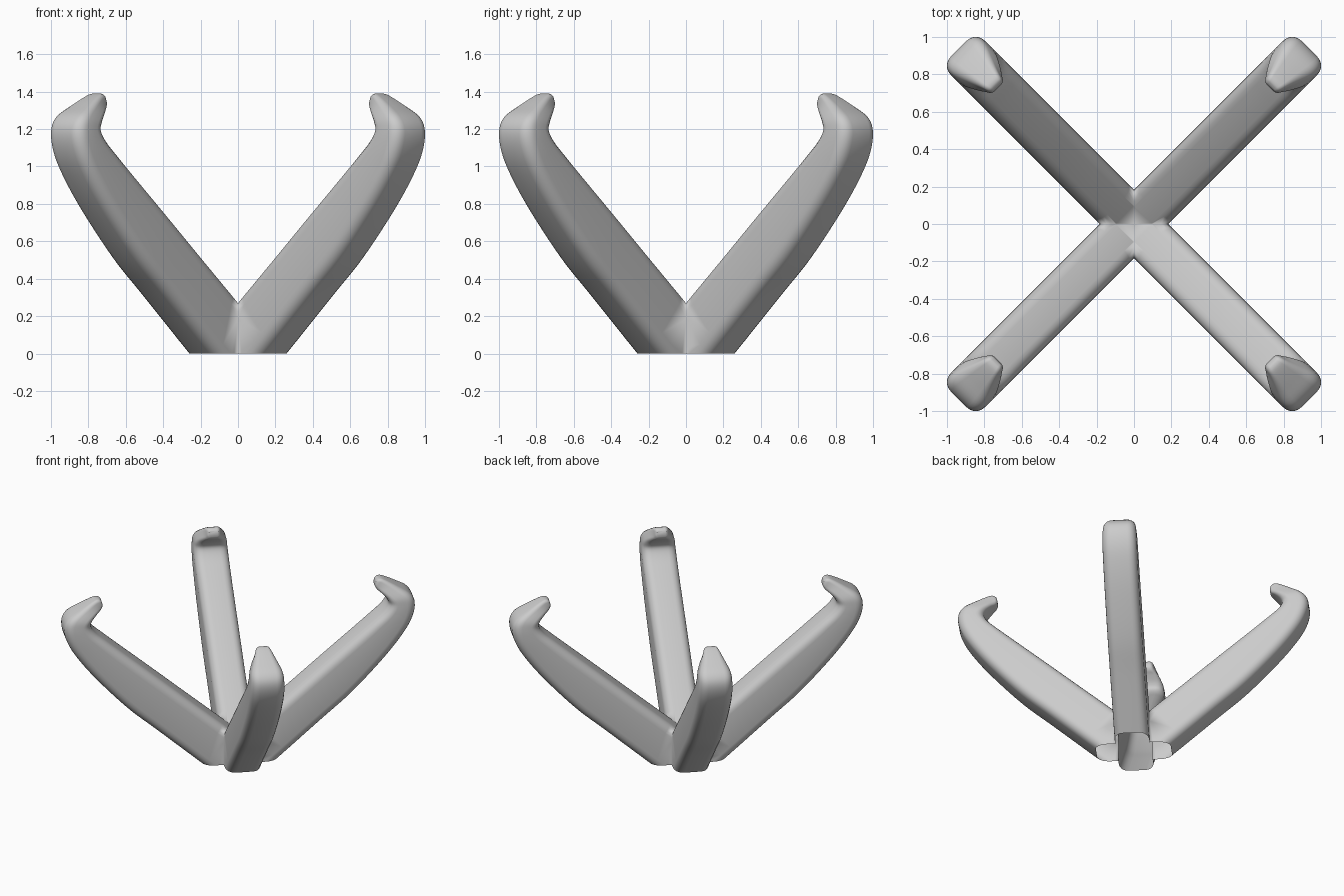
import bpy, bmesh, math
from mathutils import Vector

if "Cube" in bpy.data.objects:
    bpy.data.objects.remove(bpy.data.objects["Cube"])

# Arm stations in the radial plane: inner r, inner z, outer r, outer z, half width, corner radius
STATIONS = [
    (-0.267, -0.036, -0.05, -0.29, 0.13, 0.065),
    (0.07, 0.257, 0.283, 0.0, 0.13, 0.065),
    (0.40, 0.54, 0.622, 0.30, 0.13, 0.065),
    (0.64, 0.747, 0.848, 0.50, 0.13, 0.065),
    (0.88, 0.952, 1.089, 0.76, 0.13, 0.065),
    (1.00, 1.055, 1.235, 0.95, 0.13, 0.065),
    (1.085, 1.13, 1.305, 1.08, 0.13, 0.065),
    (1.125, 1.19, 1.325, 1.19, 0.127, 0.065),
    (1.115, 1.235, 1.29, 1.265, 0.118, 0.055),
    (1.075, 1.28, 1.20, 1.325, 0.09, 0.04),
    (1.045, 1.305, 1.10, 1.38, 0.06, 0.025),
    (1.032, 1.325, 1.06, 1.389, 0.048, 0.022),
    (1.03, 1.345, 1.038, 1.375, 0.035, 0.012),
]
STEPS, CORNER = 5, 5


def catmull(a, b, c, d, t):
    return [0.5 * (2 * q + (r - p) * t + (2 * p - 5 * q + 4 * r - s) * t * t
                   + (3 * q - p - 3 * r + s) * t ** 3) for p, q, r, s in zip(a, b, c, d)]


def smooth_stations(st):
    out = []
    for i in range(len(st) - 1):
        a, d = st[max(i - 1, 0)], st[min(i + 2, len(st) - 1)]
        out += [catmull(a, st[i], st[i + 1], d, k / STEPS) for k in range(STEPS)]
    return out + [list(st[-1])]


def section(ri, zi, ro, zo, hw, rad):
    """Rounded rectangle across the arm, turned onto the +x +y diagonal."""
    inner, outer = Vector((ri, zi)), Vector((ro, zo))
    mid, half = (inner + outer) / 2, (outer - inner).length / 2
    u = (outer - inner).normalized()
    rad = min(rad, half * 0.95, hw * 0.95)
    pts = []
    for q, (su, sw) in enumerate([(1, 1), (-1, 1), (-1, -1), (1, -1)]):
        for k in range(CORNER + 1):
            a = math.pi / 2 * (q + k / CORNER)
            du = su * (half - rad) + rad * math.cos(a)
            w = sw * (hw - rad) + rad * math.sin(a)
            p = mid + u * du
            pts.append(((p.x + w) / math.sqrt(2), (p.x - w) / math.sqrt(2), p.y))
    return pts


# One hooked arm lofted through the stations
bm = bmesh.new()
rings = [[bm.verts.new(p) for p in section(*s)] for s in smooth_stations(STATIONS)]
n = len(rings[0])
for a, b in zip(rings, rings[1:]):
    for i in range(n):
        j = (i + 1) % n
        bm.faces.new((a[i], a[j], b[j], b[i]))
bm.faces.new(rings[0])
bm.faces.new(rings[-1])
bmesh.ops.recalc_face_normals(bm, faces=bm.faces)


def trim(normal):
    geom = bm.verts[:] + bm.edges[:] + bm.faces[:]
    res = bmesh.ops.bisect_plane(bm, geom=geom, plane_co=(0, 0, 0), plane_no=normal,
                                 clear_inner=True)
    return [e for e in res["geom_cut"] if isinstance(e, bmesh.types.BMEdge)]


# Flat base, then open seams on the mirror planes
bmesh.ops.holes_fill(bm, edges=trim((0, 0, 1)), sides=0)
trim((1, 0, 0))
trim((0, 1, 0))
bmesh.ops.recalc_face_normals(bm, faces=bm.faces)

mesh = bpy.data.meshes.new("hooked_arms")
bm.to_mesh(mesh)
bm.free()
arms = bpy.data.objects.new("hooked_arms", mesh)
bpy.context.collection.objects.link(arms)
bpy.context.view_layer.objects.active = arms
arms.select_set(True)
bpy.ops.object.shade_smooth_by_angle(angle=math.radians(35))

# Four arms by mirroring
mirror = arms.modifiers.new("four_way", 'MIRROR')
mirror.use_axis = (True, True, False)
mirror.merge_threshold = 0.0005
arms.modifiers.move(len(arms.modifiers) - 1, 0)
